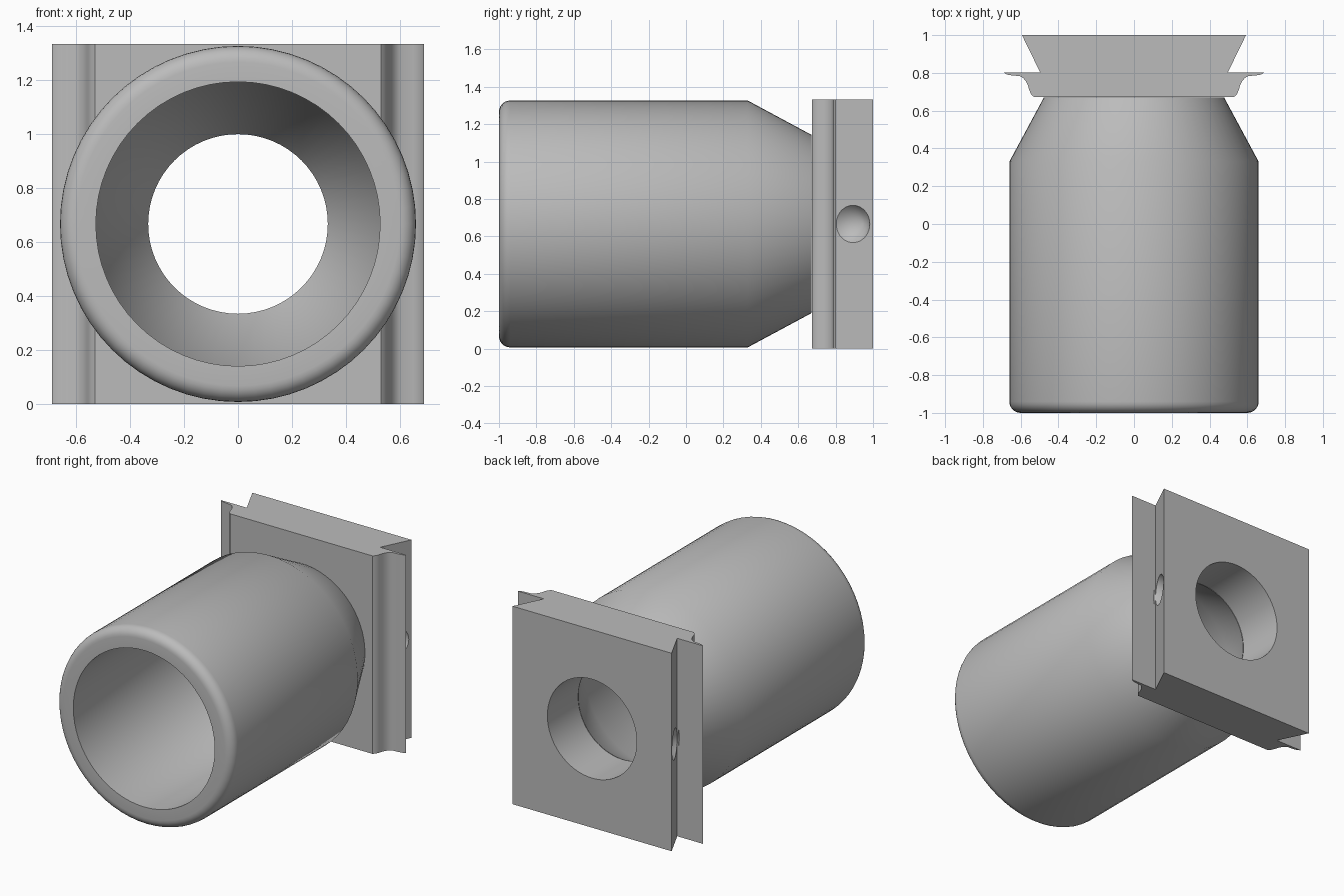
import bpy, bmesh, math
from mathutils import Vector, Matrix

if "Cube" in bpy.data.objects:
    bpy.data.objects.remove(bpy.data.objects["Cube"], do_unlink=True)

MID = 2 / 3          # height of the bore axis
TOP = 4 / 3          # height of the mounting plate
SEGMENTS = 64

grey = bpy.data.materials.new("light grey")
grey.use_nodes = True
colour = (0.5, 0.5, 0.5, 1)
grey.diffuse_color = colour
grey.node_tree.nodes["Principled BSDF"].inputs["Base Color"].default_value = colour


def finish(name, bm):
    bmesh.ops.recalc_face_normals(bm, faces=bm.faces)
    mesh = bpy.data.meshes.new(name)
    bm.to_mesh(mesh)
    bm.free()
    mesh.materials.append(grey)
    obj = bpy.data.objects.new(name, mesh)
    bpy.context.collection.objects.link(obj)
    return obj


def cone(name, centre, axis, r1, r2, depth):
    """Cone or cylinder whose length runs along the given axis."""
    bm = bmesh.new()
    turn = Vector(axis).to_track_quat('Z', 'Y').to_matrix().to_4x4()
    bmesh.ops.create_cone(bm, cap_ends=True, segments=SEGMENTS, radius1=r1, radius2=r2,
                          depth=depth, matrix=Matrix.Translation(centre) @ turn)
    return finish(name, bm)


def smooth(obj, degrees):
    bpy.ops.object.select_all(action='DESELECT')
    obj.select_set(True)
    bpy.context.view_layer.objects.active = obj
    bpy.ops.object.shade_smooth_by_angle(angle=math.radians(degrees))


# Hollow barrel: (radius, y) profile turned around the bore axis
R, EDGE = 0.66, 0.06
rim = [(R - EDGE + EDGE * math.sin(a), -1 + EDGE - EDGE * math.cos(a))
       for a in (math.radians(15 * i) for i in range(7))]
profile = [(0.333, 0.67), (0.527, 0.33), (0.527, -1)] + rim + [(R, 0.33), (0.477, 0.67)]
bm = bmesh.new()
verts = [bm.verts.new((r, y, MID)) for r, y in profile]
edges = [bm.edges.new(pair) for pair in zip(verts, verts[1:] + verts[:1])]
bmesh.ops.spin(bm, geom=verts + edges, cent=(0, 0, MID), axis=(0, 1, 0),
               angle=math.tau, steps=SEGMENTS)
bmesh.ops.remove_doubles(bm, verts=bm.verts, dist=0.0005)
barrel = finish("barrel", bm)
smooth(barrel, 35)

# Dovetail mounting plate: half outline mirrored, then raised
half = [(0.53, 0.673), (0.545, 0.687), (0.555, 0.71), (0.562, 0.735), (0.573, 0.757),
        (0.587, 0.773), (0.605, 0.783), (0.65, 0.787), (0.675, 0.792), (0.69, 0.803),
        (0.497, 0.803), (0.593, 1.0)]
outline = half + [(-x, y) for x, y in reversed(half)]
bm = bmesh.new()
face = bm.faces.new([bm.verts.new((x, y, 0)) for x, y in outline])
raised = bmesh.ops.extrude_face_region(bm, geom=[face])["geom"]
bmesh.ops.translate(bm, vec=(0, 0, TOP),
                    verts=[g for g in raised if isinstance(g, bmesh.types.BMVert)])
plate = finish("mounting_plate", bm)

# Cutters: the bore, and a locating dimple square to each dovetail flank
cutters = [cone("bore_cutter", (0, 0.85, MID), (0, 1, 0), 0.333, 0.333, 0.8)]
for side, label in ((1, "left"), (-1, "right")):
    inward = Vector((-0.197 * side, 0.096, 0)).normalized()
    mouth = Vector((0.541 * side, 0.893, MID))
    # the wide end starts outside the flank so the mouth has radius 0.1
    cutters.append(cone(label + "_dimple_cutter", mouth + inward * 0.055, inward,
                        0.108, 0.0, 0.13))

for cutter in cutters:
    cut = plate.modifiers.new(cutter.name, 'BOOLEAN')
    cut.operation = 'DIFFERENCE'
    cut.solver = 'EXACT'
    cut.object = cutter
    bpy.context.view_layer.objects.active = plate
    bpy.ops.object.modifier_apply(modifier=cut.name)
    bpy.data.objects.remove(cutter, do_unlink=True)
smooth(plate, 32)
